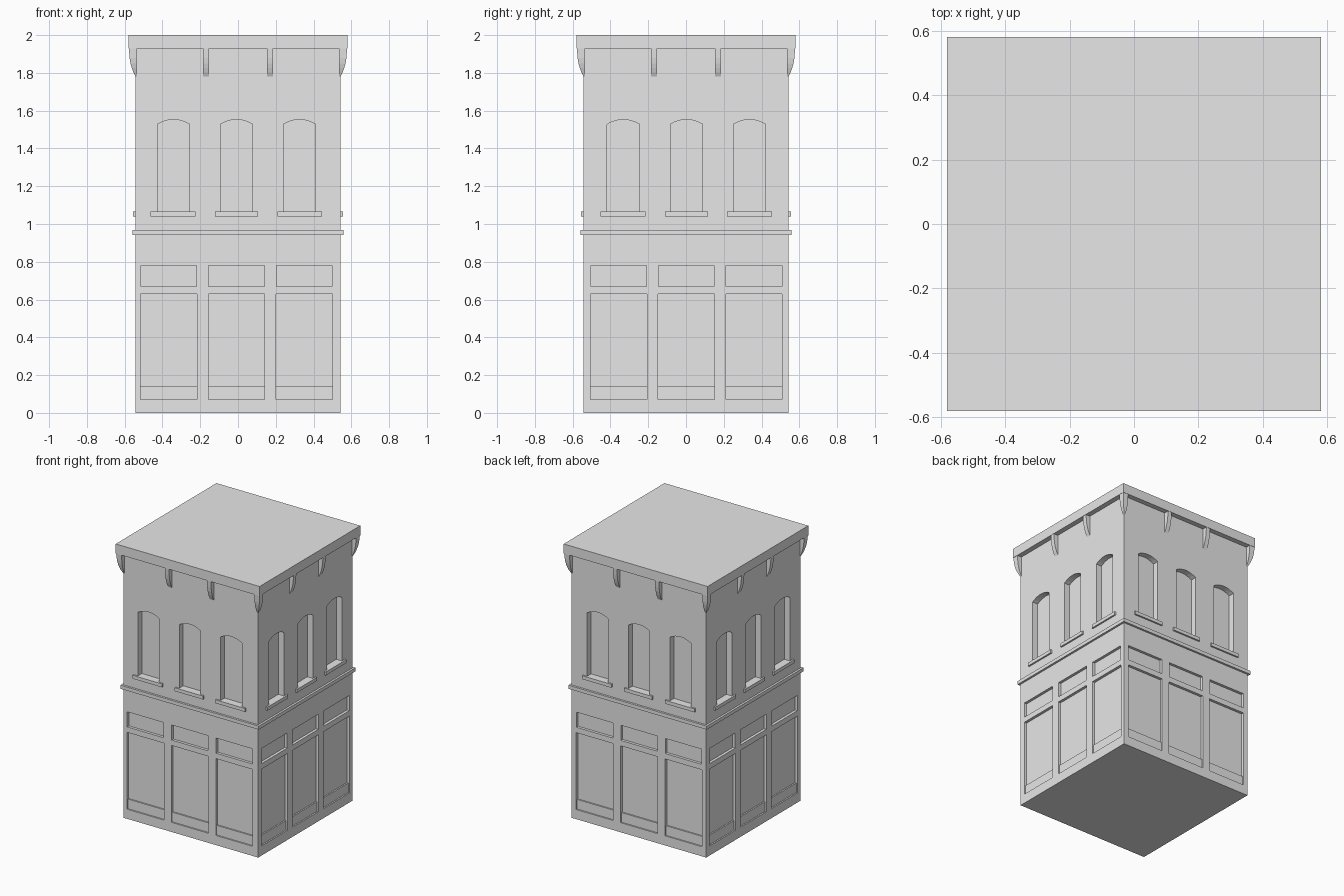
import bpy, bmesh, math
from mathutils import Matrix, Vector

cube = bpy.data.objects.get("Cube")
if cube:
    bpy.data.objects.remove(cube)

stone = bpy.data.materials.new("grey_stone")
stone.use_nodes = True
GREY = (0.8, 0.8, 0.8, 1)
stone.diffuse_color = GREY
stone.node_tree.nodes["Principled BSDF"].inputs["Base Color"].default_value = GREY

WALL = 0.543   # half width of the walls
EAVE = 0.58    # half width of the roof slab
SIDES = range(4)
SHIFT = [-0.008, 0.002, 0.002, 0.002]   # small sideways shift of each facade


def finish(name, bm):
    bmesh.ops.recalc_face_normals(bm, faces=bm.faces)
    mesh = bpy.data.meshes.new(name)
    bm.to_mesh(mesh)
    bm.free()
    mesh.materials.append(stone)
    obj = bpy.data.objects.new(name, mesh)
    bpy.context.collection.objects.link(obj)
    return obj


def turn(side):
    return Matrix.Rotation(side * math.pi / 2, 4, 'Z')


def prism(bm, points, offset, matrix):
    """Extrude a closed outline along an offset, then turn it to its facade."""
    face = bm.faces.new([bm.verts.new(matrix @ Vector(p)) for p in points])
    grown = bmesh.ops.extrude_face_region(bm, geom=[face])
    verts = [g for g in grown["geom"] if isinstance(g, bmesh.types.BMVert)]
    bmesh.ops.translate(bm, verts=verts, vec=matrix.to_3x3() @ Vector(offset))


def across(bm, x, width, outline, side):
    """Prism from (distance from centre, height) outline, running along a facade."""
    points = [(x - width / 2, -d, z) for d, z in outline]
    prism(bm, points, (width, 0, 0), turn(side))


def rect(near, far, low, high):
    return [(near, low), (far, low), (far, high), (near, high)]


def box(name, half, low, high):
    bm = bmesh.new()
    across(bm, 0, 2 * half, rect(-half, half, low, high), 0)
    return finish(name, bm)


# Walls, with panels and arched windows cut into every facade
walls = box("walls", WALL, 0, 1.96)
cuts = bmesh.new()
OUT = WALL + 0.05
panel = [(OUT, 0.07), (WALL - 0.01, 0.07), (WALL - 0.01, 0.14),
         (WALL - 0.02, 0.14), (WALL - 0.02, 0.63), (OUT, 0.63)]
for side in SIDES:
    for i in (-1, 0, 1):
        x = i * 0.358 + SHIFT[side]
        across(cuts, x, 0.298, panel, side)
        across(cuts, x, 0.294, rect(WALL - 0.02, OUT, 0.67, 0.78), side)
        x = i * 0.334 + SHIFT[side]
        half = 0.085
        arch = [(x - half, -OUT, 1.06), (x + half, -OUT, 1.06)]
        for k in range(9):
            t = 1 - k / 4
            arch.append((x + half * t, -OUT, 1.553 - 0.025 * t * t))
        prism(cuts, arch, (0, OUT - WALL + 0.045, 0), turn(side))
cutter = finish("recess_cutter", cuts)
cutter.hide_render = True
mod = walls.modifiers.new("recesses", 'BOOLEAN')
mod.operation = 'DIFFERENCE'
mod.solver = 'EXACT'
mod.object = cutter
bpy.context.view_layer.objects.active = walls
bpy.ops.object.modifier_apply(modifier=mod.name)
bpy.data.objects.remove(cutter)

# Window sills
sills = bmesh.new()
for side in SIDES:
    for i in (-1, 0, 1):
        across(sills, i * 0.335 + SHIFT[side], 0.238 if i else 0.227,
               rect(WALL - 0.045, WALL + 0.012, 1.04, 1.065), side)
finish("window_sills", sills)

# Belt course and roof slab
box("belt_course", 0.558, 0.942, 0.968)
box("roof_slab", EAVE, 1.93, 2.0)

# Curved bracket profile, from the wall up to the slab
curve = [(WALL, 1.78), (0.554, 1.803), (0.562, 1.825), (0.569, 1.85),
         (0.574, 1.88), (0.578, 1.93)]
brackets = bmesh.new()
for side in SIDES:
    for x in (-0.169, 0.169):
        across(brackets, x, 0.032, curve + [(WALL - 0.01, 1.93), (WALL - 0.01, 1.78)], side)
finish("cornice_brackets", brackets)

# Corner brackets, the same curve mitred around each corner
corners = bmesh.new()
for side in SIDES:
    inner = WALL - 0.008
    rings = []
    for r, z in curve:
        ring = [(inner, inner), (r, inner), (r, r), (inner, r)]
        rings.append([corners.verts.new(turn(side) @ Vector((x, y, z))) for x, y in ring])
    for low, high in zip(rings, rings[1:]):
        for k in range(4):
            n = (k + 1) % 4
            corners.faces.new((low[k], low[n], high[n], high[k]))
    corners.faces.new(rings[0])
    corners.faces.new(rings[-1])
finish("corner_brackets", corners)
